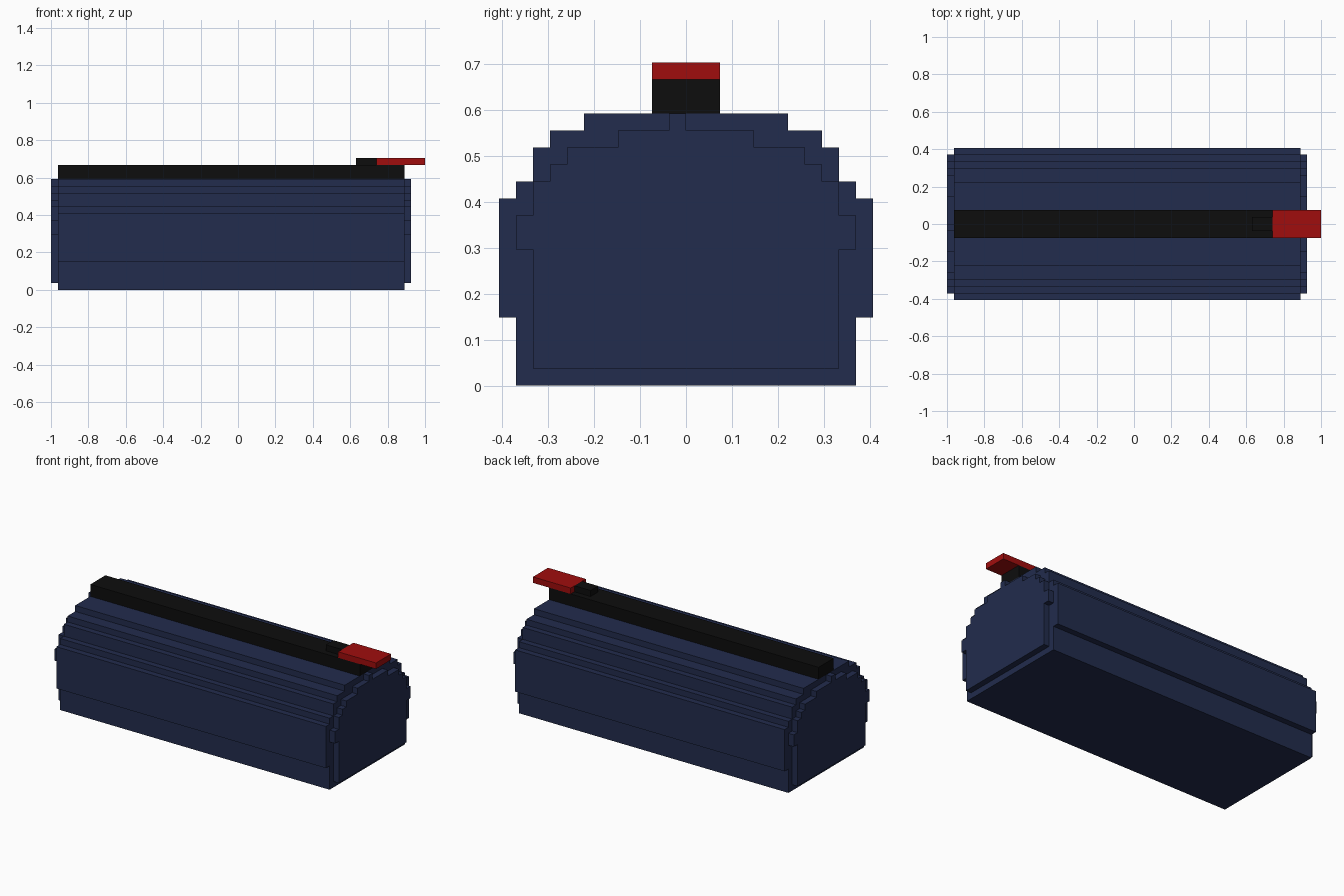
import bpy
import bmesh

U = 1 / 27  # size of one block unit

cube = bpy.data.objects.get("Cube")
if cube:
    bpy.data.objects.remove(cube, do_unlink=True)


def material(name, rgb):
    mat = bpy.data.materials.new(name)
    mat.use_nodes = True
    mat.diffuse_color = (*rgb, 1)
    mat.node_tree.nodes["Principled BSDF"].inputs["Base Color"].default_value = (*rgb, 1)
    return mat


navy = material("navy fabric", (0.016, 0.025, 0.074))
black = material("black zipper", (0.004, 0.004, 0.004))
red = material("red tab", (0.35, 0.004, 0.004))


def stepped(name, x0, x1, bottom, rows, mat):
    """Extrude a stepped outline along x; rows are (top, y_low, y_high)."""
    low, high, z = [], [], bottom
    for top, y_low, y_high in rows:
        low += [(y_low, z), (y_low, top)]
        high += [(y_high, z), (y_high, top)]
        z = top
    outline = high + low[::-1]
    bm = bmesh.new()
    face = bm.faces.new([bm.verts.new((x0 * U, y * U, h * U)) for y, h in outline])
    result = bmesh.ops.extrude_face_region(bm, geom=[face])
    moved = [v for v in result["geom"] if isinstance(v, bmesh.types.BMVert)]
    bmesh.ops.translate(bm, verts=moved, vec=((x1 - x0) * U, 0, 0))
    bmesh.ops.recalc_face_normals(bm, faces=bm.faces)
    mesh = bpy.data.meshes.new(name)
    bm.to_mesh(mesh)
    bm.free()
    mesh.materials.append(mat)
    obj = bpy.data.objects.new(name, mesh)
    bpy.context.collection.objects.link(obj)
    return obj


def both(steps):
    return [(top, -half, half) for top, half in steps]


# Long rounded bag body
body_rows = both([(4, 10), (11, 11), (12, 10), (14, 9), (15, 8), (16, 6)])
stepped("bag_body", -26, 24, 0, body_rows, navy)

# Padded end panels with a small off-centre loop on top
end_rows = both([(8, 9), (10, 10), (12, 9), (13, 8), (14, 7), (15, 4)]) + [(16, -1, 0)]
stepped("right_end_panel", -27, -26, 1, end_rows, navy)
stepped("left_end_panel", 24, 25, 1, end_rows, navy)

# Zipper strip, slider and pull tab
stepped("zipper_strip", -26, 24, 16, both([(18, 2)]), black)
stepped("zipper_slider", 17, 20, 18, both([(19, 1)]), black)
stepped("pull_tab", 20, 27, 18, both([(19, 2)]), red)
